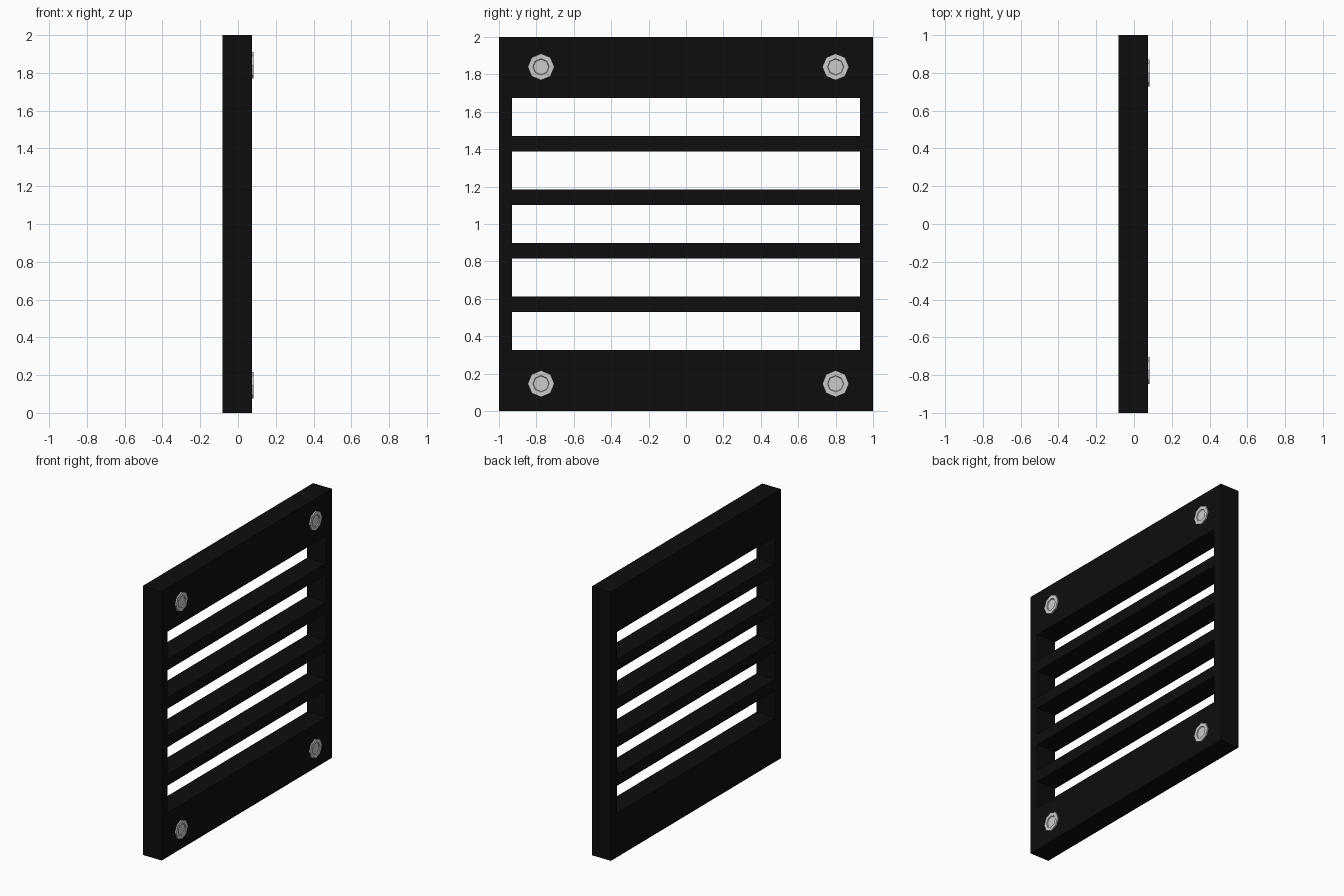
import bpy, bmesh, math
from mathutils import Matrix

if "Cube" in bpy.data.objects:
    bpy.data.objects.remove(bpy.data.objects["Cube"])

BACK, FRONT, TIP = -0.083, 0.073, 0.083     # depth along x
DEPTH, MID = FRONT - BACK, (FRONT + BACK) / 2

black = bpy.data.materials.new("black_metal")
black.diffuse_color = (0.004, 0.004, 0.004, 1)
black.use_nodes = True
black.node_tree.nodes["Principled BSDF"].inputs["Base Color"].default_value = black.diffuse_color


def make_object(name, bm, location, material=None):
    bmesh.ops.recalc_face_normals(bm, faces=bm.faces[:])
    mesh = bpy.data.meshes.new(name)
    bm.to_mesh(mesh)
    bm.free()
    obj = bpy.data.objects.new(name, mesh)
    obj.location = location
    if material:
        mesh.materials.append(material)
    bpy.context.collection.objects.link(obj)
    return obj


# Frame: a flat rectangular ring thickened both ways
def rect(bm, half_y, z0, z1):
    return [bm.verts.new((0, y, z)) for y, z in
            ((-half_y, z0), (half_y, z0), (half_y, z1), (-half_y, z1))]


bm = bmesh.new()
outer = rect(bm, 1.0, 0.0, 2.0)
inner = rect(bm, 0.93, 0.327, 1.675)
for i in range(4):
    j = (i + 1) % 4
    bm.faces.new((outer[i], outer[j], inner[j], inner[i]))
frame = make_object("frame", bm, (MID, 0, 0), black)
solid = frame.modifiers.new("thickness", 'SOLIDIFY')
solid.thickness = DEPTH
solid.offset = 0

# Slats: one bar repeated upward
bm = bmesh.new()
bmesh.ops.create_cube(bm, size=1, matrix=Matrix.Diagonal((DEPTH, 1.86, 0.083, 1)))
slats = make_object("slats", bm, (MID, 0, 0.572), black)
array = slats.modifiers.new("repeat", 'ARRAY')
array.count = 4
array.use_relative_offset = False
array.use_constant_offset = True
array.constant_offset_displace = (0, 0, 0.286)


# Bolts: eight-sided heads with a shallow recess in the middle
def bolt(name, y, z):
    bm = bmesh.new()
    height = TIP - FRONT + 0.002
    bmesh.ops.create_cone(bm, cap_ends=True, segments=8, radius1=0.071,
                          radius2=0.071, depth=height)
    bm.normal_update()
    cap = max(bm.faces, key=lambda f: f.calc_center_median().z)
    for inset, drop in ((0.027, 0.0), (0.003, -0.006)):
        bmesh.ops.inset_region(bm, faces=[cap], thickness=inset)
        bmesh.ops.translate(bm, verts=cap.verts[:], vec=(0, 0, drop))
    bmesh.ops.rotate(bm, verts=bm.verts[:], cent=(0, 0, 0),
                     matrix=Matrix.Rotation(math.pi / 2, 3, 'Y'))
    make_object(name, bm, (TIP - height / 2, y, z))


for side, y in (("left", -0.775), ("right", 0.80)):
    for level, z in (("lower", 0.146), ("upper", 1.84)):
        bolt(f"bolt_{level}_{side}", y, z)
